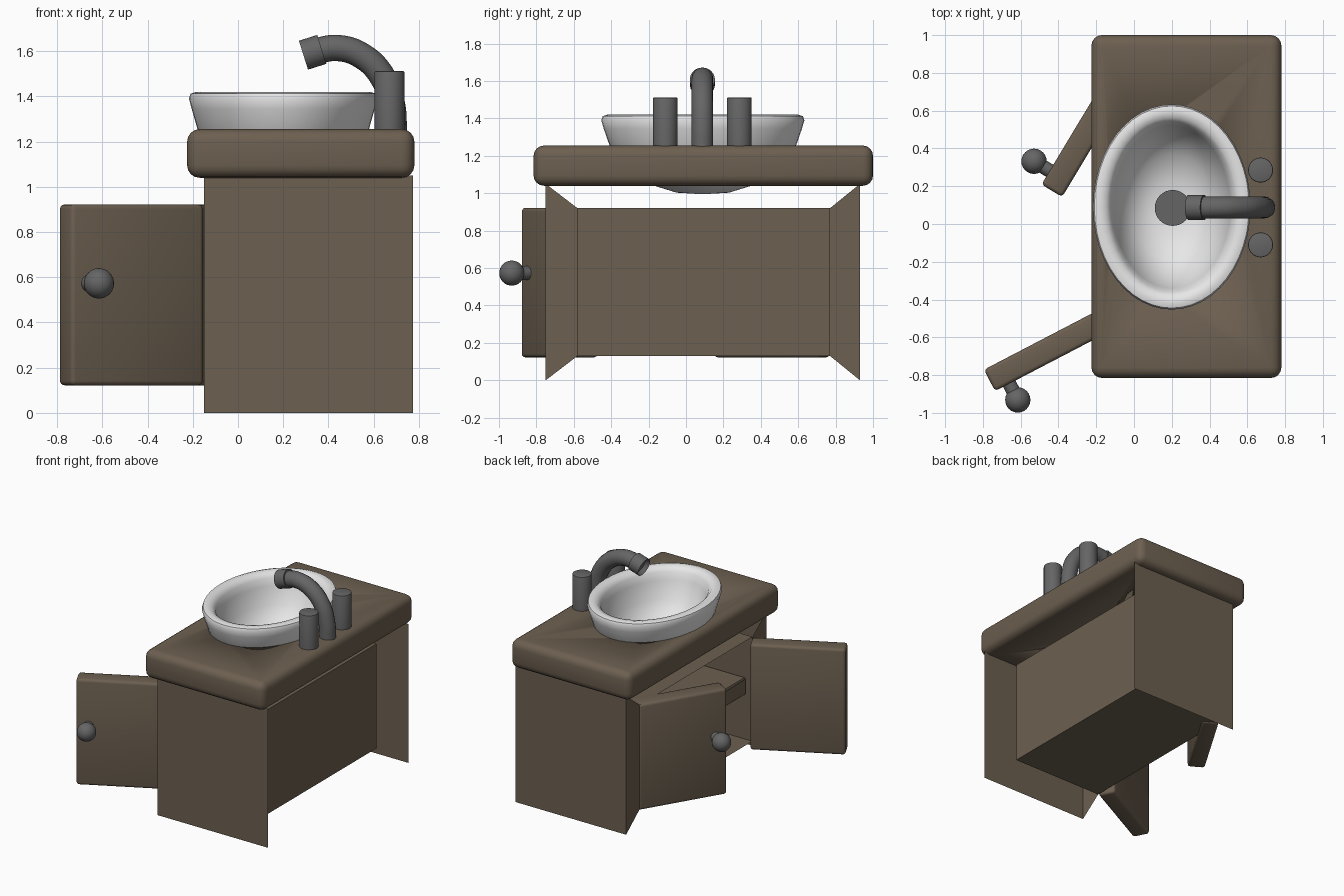
import bpy, bmesh, math
from mathutils import Matrix, Vector

cube = bpy.data.objects.get("Cube")
if cube:
    bpy.data.objects.remove(cube, do_unlink=True)


def material(name, color):
    m = bpy.data.materials.new(name)
    m.use_nodes = True
    m.diffuse_color = (*color, 1)
    m.node_tree.nodes["Principled BSDF"].inputs["Base Color"].default_value = (*color, 1)
    return m


WOOD = material("brown wood", (0.15, 0.115, 0.08))
METAL = material("dark grey metal", (0.13, 0.13, 0.13))
CERAMIC = material("white ceramic", (0.8, 0.8, 0.8))


def finish(name, bm, mat, smooth=True):
    """Turn a bmesh into a named object with one material."""
    mesh = bpy.data.meshes.new(name)
    bm.to_mesh(mesh)
    bm.free()
    ob = bpy.data.objects.new(name, mesh)
    bpy.context.collection.objects.link(ob)
    if mat:
        mesh.materials.append(mat)
    if smooth:
        bpy.ops.object.select_all(action="DESELECT")
        ob.select_set(True)
        bpy.context.view_layer.objects.active = ob
        bpy.ops.object.shade_smooth_by_angle(angle=math.radians(40))
    return ob


def box_bm(lo, hi):
    lo, hi = Vector(lo), Vector(hi)
    bm = bmesh.new()
    bmesh.ops.create_cube(bm, size=1)
    bmesh.ops.scale(bm, vec=hi - lo, verts=bm.verts)
    bmesh.ops.translate(bm, vec=(lo + hi) / 2, verts=bm.verts)
    return bm


def round_box(name, lo, hi, radius, segments=3):
    bm = box_bm(lo, hi)
    bmesh.ops.bevel(bm, geom=bm.edges[:], offset=radius, segments=segments,
                    profile=0.5, affect="EDGES")
    return finish(name, bm, WOOD)


def cylinder(name, base, axis, radius, length, mat, bevel=0.0):
    bm = bmesh.new()
    bmesh.ops.create_cone(bm, cap_ends=True, segments=32, radius1=radius,
                          radius2=radius, depth=length)
    bmesh.ops.translate(bm, vec=(0, 0, length / 2), verts=bm.verts)
    if bevel:
        rim = [e for e in bm.edges if all(v.co.z > length - 0.001 for v in e.verts)]
        bmesh.ops.bevel(bm, geom=rim, offset=bevel, segments=2, profile=0.5, affect="EDGES")
    turn = Vector((0, 0, 1)).rotation_difference(Vector(axis)).to_matrix().to_4x4()
    bm.transform(Matrix.Translation(base) @ turn)
    return finish(name, bm, mat)


def loft(name, rings, mat, center, sides=48):
    """Skin elliptical rings (rx, ry, z) and close both ends."""
    bm = bmesh.new()
    loops = []
    for rx, ry, z in rings:
        loops.append([bm.verts.new((center[0] + rx * math.cos(2 * math.pi * i / sides),
                                    center[1] + ry * math.sin(2 * math.pi * i / sides), z))
                      for i in range(sides)])
    for a, b in zip(loops, loops[1:]):
        for i in range(sides):
            j = (i + 1) % sides
            bm.faces.new((a[i], a[j], b[j], b[i]))
    bm.faces.new(loops[0][::-1])
    bm.faces.new(loops[-1])
    bmesh.ops.recalc_face_normals(bm, faces=bm.faces)
    return finish(name, bm, mat)


# Cabinet shell: open at the back and top, front opening pushed in as a niche
FRONT, NICHE_BACK = -0.15, 0.62
bm = box_bm((FRONT, -0.75, 0), (0.775, 0.93, 1.05))
bm.normal_update()
front = next(f for f in bm.faces if f.normal.x < -0.9)
drop = [f for f in bm.faces if f.normal.x > 0.9 or f.normal.z > 0.9 or f.normal.z < -0.9]
bmesh.ops.delete(bm, geom=drop, context="FACES_ONLY")
bmesh.ops.inset_region(bm, faces=[front], thickness=0.15)
for v in front.verts:
    v.co.y = 0.77 if v.co.y > 0 else -0.58
    v.co.z = 0.92 if v.co.z > 0.5 else 0.13
niche = bmesh.ops.extrude_face_region(bm, geom=[front])["geom"]
for v in (g for g in niche if isinstance(g, bmesh.types.BMVert)):
    v.co.x = NICHE_BACK
if front.is_valid:
    bmesh.ops.delete(bm, geom=[front], context="FACES_ONLY")
finish("cabinet", bm, WOOD, smooth=False)

round_box("shelf", (-0.1, -0.58, 0.47), (NICHE_BACK - 0.001, 0.77, 0.6), 0.01, 1)

# Countertop with a hole for the basin
counter = round_box("countertop", (-0.225, -0.815, 1.04), (0.78, 1.0, 1.255), 0.055, 4)
BASIN = (0.2, 0.09)
cutter = loft("basin_cutter", [(0.1, 0.12, 1.02), (0.205, 0.27, 1.07), (0.29, 0.39, 1.16),
                               (0.36, 0.47, 1.3)], None, BASIN)
cutter.hide_render = True
cutter.hide_viewport = True
cut = counter.modifiers.new("basin hole", "BOOLEAN")
cut.object = cutter
cut.operation = "DIFFERENCE"
cut.solver = "EXACT"

# Basin and drain
loft("basin", [(0.03, 0.04, 0.997), (0.11, 0.14, 1.003), (0.2, 0.26, 1.04), (0.3, 0.4, 1.12),
               (0.378, 0.497, 1.25), (0.405, 0.53, 1.345), (0.417, 0.543, 1.39),
               (0.41, 0.535, 1.412), (0.385, 0.51, 1.42), (0.348, 0.473, 1.412),
               (0.325, 0.45, 1.385), (0.31, 0.43, 1.33), (0.28, 0.385, 1.2),
               (0.21, 0.28, 1.09), (0.12, 0.14, 1.038), (0.03, 0.03, 1.033)], CERAMIC, BASIN)
cylinder("drain", (0.205, 0.085, 1.03), (0, 0, 1), 0.095, 0.015, METAL)

# Doors swung open on their hinges, each with a knob
for side, hinge_y, swing in (("left", 0.775, -31), ("right", -0.58, 117.5)):
    sign = -1 if side == "left" else 1
    place = Matrix.Translation((FRONT, hinge_y, 0)) @ Matrix.Rotation(math.radians(swing), 4, "Z")
    ends = sorted((0, sign * 0.66))
    door = round_box(side + "_door", (0, ends[0], 0.122), (0.128, ends[1], 0.922), 0.02, 3)
    stem = cylinder(side + "_knob_stem", (0.01, sign * 0.575, 0.573), (-1, 0, 0),
                    0.037, 0.08, METAL)
    bm = bmesh.new()
    bmesh.ops.create_uvsphere(bm, u_segments=24, v_segments=16, radius=0.067)
    bmesh.ops.translate(bm, vec=(-0.097, sign * 0.575, 0.573), verts=bm.verts)
    knob = finish(side + "_knob", bm, METAL)
    for ob in (door, stem, knob):
        ob.data.transform(place)

# Tap handles
TAP_Y = 0.0875
for name, y in (("left_tap_handle", TAP_Y + 0.198), ("right_tap_handle", TAP_Y - 0.198)):
    cylinder(name, (0.67, y, 1.245), (0, 0, 1), 0.066, 0.267, METAL, bevel=0.006)

# Spout: round tube swept along a bent path
curve = bpy.data.curves.new("spout_path", "CURVE")
curve.dimensions = "3D"
curve.bevel_depth = 0.058
curve.bevel_resolution = 6
curve.resolution_u = 8
path = [(0.69, 1.24), (0.682, 1.36), (0.64, 1.485), (0.55, 1.578), (0.44, 1.614), (0.335, 1.598)]
spline = curve.splines.new("BEZIER")
spline.bezier_points.add(len(path) - 1)
for p, (x, z) in zip(spline.bezier_points, path):
    p.co = (x, TAP_Y, z)
    p.handle_left_type = p.handle_right_type = "AUTO"
temp = bpy.data.objects.new("spout_path", curve)
bpy.context.collection.objects.link(temp)
bpy.context.view_layer.update()
bm = bmesh.new()
bm.from_mesh(temp.to_mesh())
bpy.data.objects.remove(temp, do_unlink=True)
finish("spout", bm, METAL)

# Hollow collar at the spout tip
bm = bmesh.new()
bmesh.ops.create_cone(bm, cap_ends=True, segments=32, radius1=0.067, radius2=0.067, depth=0.085)
bm.normal_update()
mouth = next(f for f in bm.faces if f.normal.z > 0.9)
bmesh.ops.inset_region(bm, faces=[mouth], thickness=0.014)
bmesh.ops.translate(bm, vec=(0, 0, -0.03), verts=mouth.verts)
aim = Vector((0, 0, 1)).rotation_difference(Vector((-0.95, 0, -0.3))).to_matrix().to_4x4()
bm.transform(Matrix.Translation((0.33, TAP_Y, 1.595)) @ aim)
finish("spout_collar", bm, METAL)
